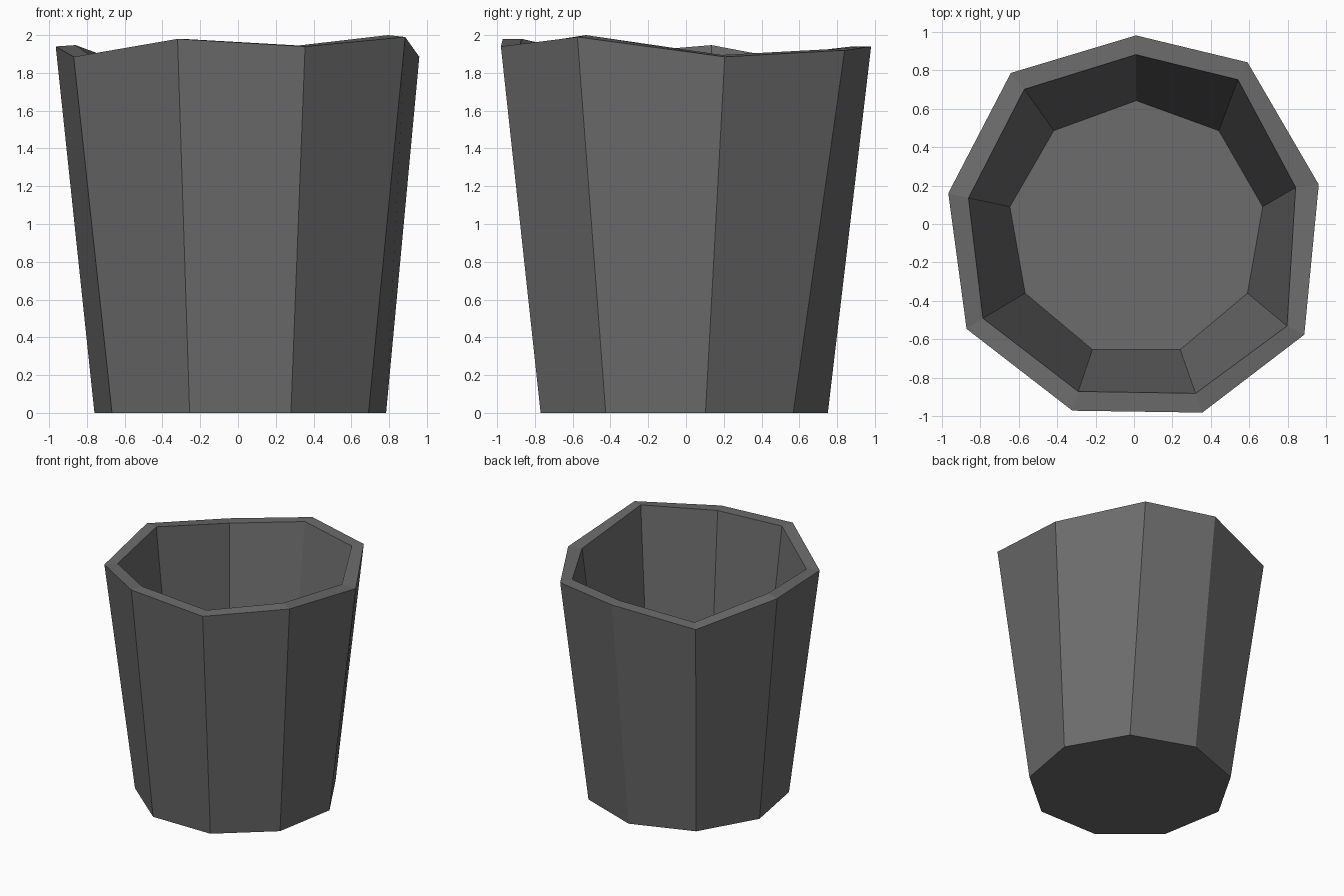
import bpy, bmesh, math

if "Cube" in bpy.data.objects:
    bpy.data.objects.remove(bpy.data.objects["Cube"])

# Nine-sided tapered cup with an uneven, hand-hewn rim
N = 9
CX, CY = 0.012, -0.03

# Rim corners, clockwise from the back: outer x, outer y, outer z, inner x, inner y, inner z
RIM = [
    (0.01, 0.98, 1.94, 0.01, 0.88, 1.94),
    (0.59, 0.84, 1.92, 0.54, 0.75, 1.925),
    (0.96, 0.205, 1.885, 0.84, 0.19, 1.895),
    (0.885, -0.575, 1.99, 0.795, -0.53, 2.0),
    (0.355, -0.98, 1.94, 0.32, -0.88, 1.945),
    (-0.32, -0.97, 1.98, -0.29, -0.87, 1.98),
    (-0.87, -0.545, 1.885, -0.785, -0.49, 1.895),
    (-0.965, 0.16, 1.94, -0.86, 0.135, 1.947),
    (-0.64, 0.785, 1.83, -0.57, 0.70, 1.84),
]


def ring(bm, radius, z, cy):
    step = 2 * math.pi / N
    return [bm.verts.new((CX + radius * math.sin(i * step),
                          cy + radius * math.cos(i * step), z)) for i in range(N)]


bm = bmesh.new()
base = ring(bm, 0.784, 0.0, -0.033)
rim_out = [bm.verts.new(r[:3]) for r in RIM]
rim_in = [bm.verts.new(r[3:]) for r in RIM]
floor = ring(bm, 0.667, 0.11, -0.026)

# Outer wall, rim and inner wall
loops = [base, rim_out, rim_in, floor]
for a, b in zip(loops, loops[1:]):
    for i in range(N):
        j = (i + 1) % N
        bm.faces.new((a[i], a[j], b[j], b[i]))

# Underside and inside floor
bm.faces.new(base)
bm.faces.new(floor)
bmesh.ops.recalc_face_normals(bm, faces=bm.faces)

mesh = bpy.data.meshes.new("cup")
bm.to_mesh(mesh)
bm.free()
cup = bpy.data.objects.new("cup", mesh)
bpy.context.collection.objects.link(cup)

grey = bpy.data.materials.new("dark grey")
grey.diffuse_color = (0.15, 0.15, 0.15, 1)
grey.use_nodes = True
grey.node_tree.nodes["Principled BSDF"].inputs["Base Color"].default_value = grey.diffuse_color
mesh.materials.append(grey)
